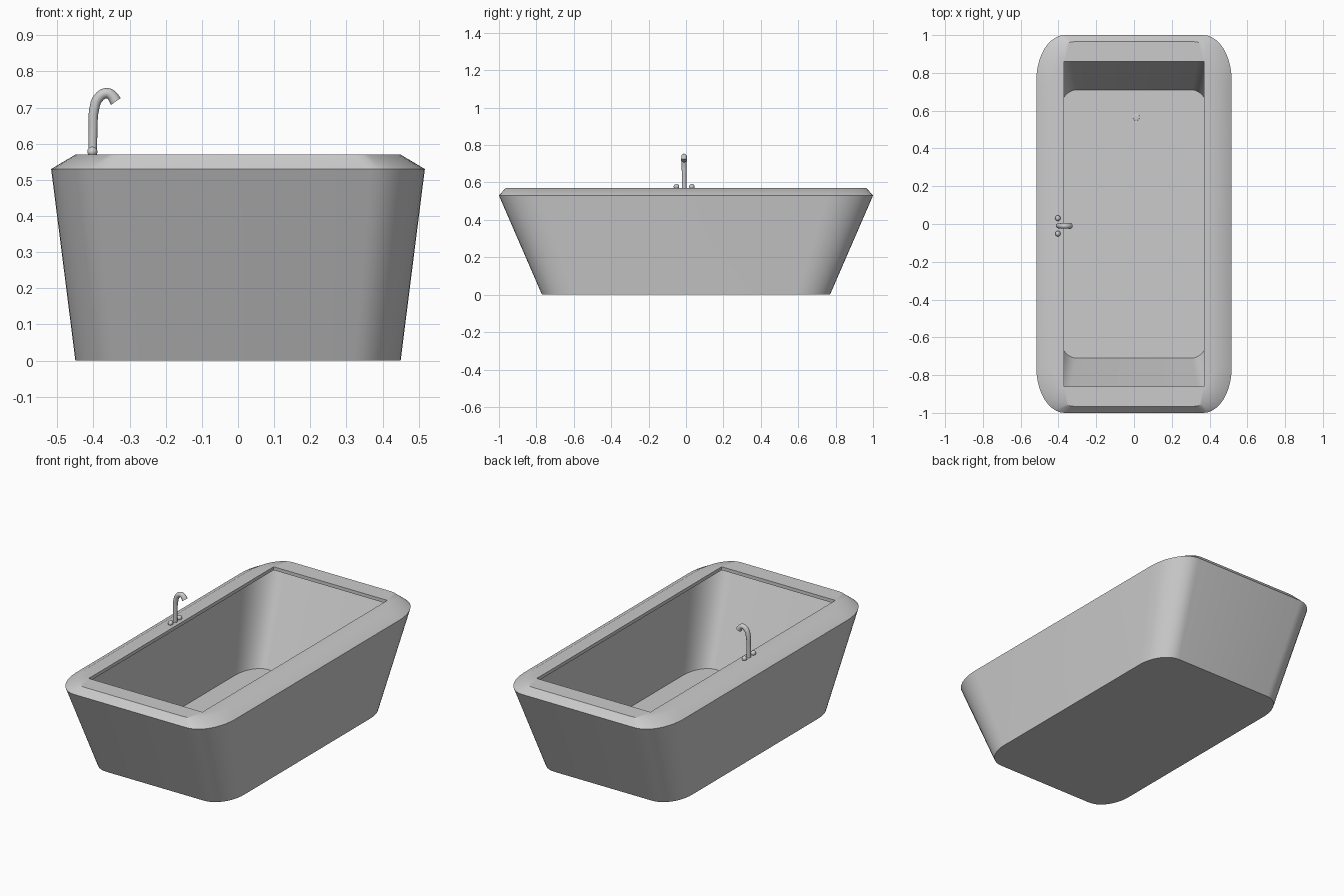
import bpy, bmesh, math

if "Cube" in bpy.data.objects:
    bpy.data.objects.remove(bpy.data.objects["Cube"])


def loop(hx, hy, z, rx=0.0, ry=0.0, n=10):
    """Rectangle with elliptical corners (radius 0 gives sharp corners)."""
    pts = []
    for q, (sx, sy) in enumerate([(1, 1), (-1, 1), (-1, -1), (1, -1)]):
        for i in range(n + 1):
            a = math.pi / 2 * (q + i / n)
            pts.append((sx * (hx - rx) + rx * math.cos(a),
                        sy * (hy - ry) + ry * math.sin(a), z))
    return pts


def smooth(obj, deg):
    bpy.ops.object.select_all(action='DESELECT')
    obj.select_set(True)
    bpy.context.view_layer.objects.active = obj
    bpy.ops.object.shade_smooth_by_angle(angle=math.radians(deg))


def ball(name, loc, scale):
    bpy.ops.mesh.primitive_uv_sphere_add(segments=20, ring_count=12, radius=1, location=loc)
    o = bpy.context.object
    o.name = name
    o.scale = scale
    smooth(o, 40)
    return o


# tub: outer wall, bevelled rim, square opening, undercut basin
loops = [
    loop(0.45, 0.77, 0.0, 0.13, 0.185),
    loop(0.517, 1.0, 0.53, 0.15, 0.24),
    loop(0.45, 0.965, 0.57, 0.13, 0.23),
    loop(0.37, 0.86, 0.57),
    loop(0.37, 0.86, 0.55),
    loop(0.465, 0.93, 0.55, 0.12, 0.21),
    loop(0.405, 0.71, 0.04, 0.10, 0.16),
]
bm = bmesh.new()
rings = [[bm.verts.new(p) for p in pts] for pts in loops]
for a, b in zip(rings, rings[1:]):
    for i in range(len(a)):
        j = (i + 1) % len(a)
        bm.faces.new((a[i], a[j], b[j], b[i]))
bm.faces.new(rings[0][::-1])
bm.faces.new(rings[-1])
bmesh.ops.remove_doubles(bm, verts=bm.verts[:], dist=1e-5)
bmesh.ops.recalc_face_normals(bm, faces=bm.faces[:])
me = bpy.data.meshes.new("bathtub")
bm.to_mesh(me)
bm.free()
tub = bpy.data.objects.new("bathtub", me)
bpy.context.collection.objects.link(tub)
smooth(tub, 35)

# tap spout: swept tube that hooks over the basin
TAP_Y = -0.01
path = [(-0.402, 0.565, 0.9), (-0.401, 0.64, 0.9), (-0.398, 0.695, 1.0), (-0.386, 0.727, 1.05),
        (-0.363, 0.740, 1.05), (-0.349, 0.733, 1.1), (-0.338, 0.717, 1.2)]
cu = bpy.data.curves.new("tap_spout", 'CURVE')
cu.dimensions = '3D'
cu.bevel_depth = 0.0135
cu.bevel_resolution = 4
cu.resolution_u = 6
cu.use_fill_caps = True
sp = cu.splines.new('BEZIER')
sp.bezier_points.add(len(path) - 1)
for bp, (x, z, r) in zip(sp.bezier_points, path):
    bp.co = (x, TAP_Y, z)
    bp.radius = r
    bp.handle_left_type = bp.handle_right_type = 'AUTO'
spout = bpy.data.objects.new("tap_spout", cu)
bpy.context.collection.objects.link(spout)
bpy.ops.object.select_all(action='DESELECT')
spout.select_set(True)
bpy.context.view_layer.objects.active = spout
bpy.ops.object.convert(target='MESH')
smooth(bpy.context.object, 40)

# tap knobs on either side of the spout
for side, s in (("front", -1), ("back", 1)):
    ball("tap_knob_" + side, (-0.403, TAP_Y + s * 0.041, 0.578), (0.014, 0.015, 0.014))

# small drain in the floor
ball("drain", (0.012, 0.565, 0.04), (0.018, 0.018, 0.002))
